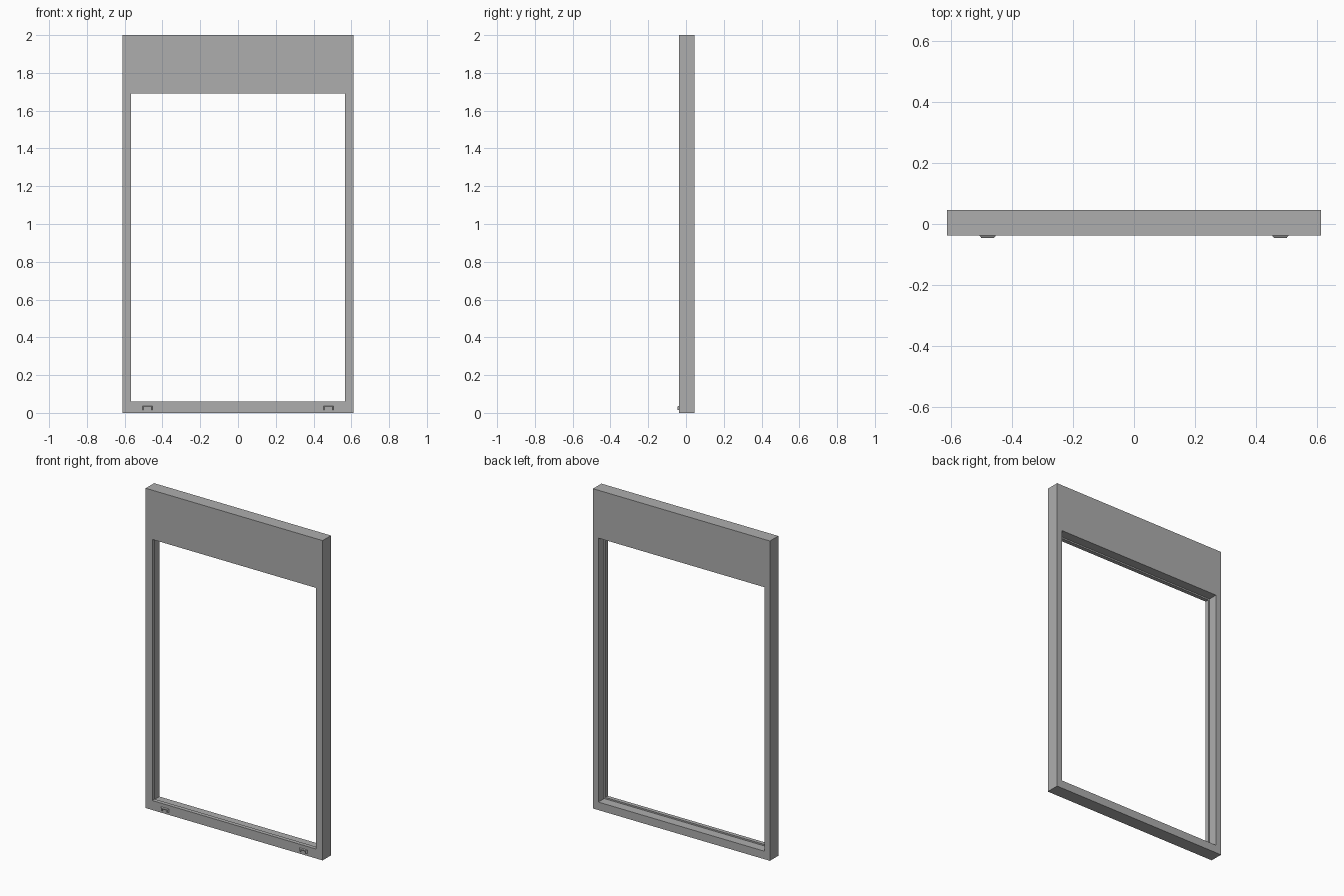
import bpy
import bmesh

cube = bpy.data.objects.get("Cube")
if cube:
    bpy.data.objects.remove(cube, do_unlink=True)

# One plain grey finish
grey = bpy.data.materials.new("grey_finish")
grey.use_nodes = True
colour = (0.42, 0.42, 0.42, 1)
grey.diffuse_color = colour
grey.node_tree.nodes["Principled BSDF"].inputs["Base Color"].default_value = colour


def make_object(name, bm):
    bmesh.ops.recalc_face_normals(bm, faces=bm.faces)
    mesh = bpy.data.meshes.new(name)
    bm.to_mesh(mesh)
    bm.free()
    mesh.materials.append(grey)
    obj = bpy.data.objects.new(name, mesh)
    bpy.context.collection.objects.link(obj)
    return obj


def skin(bm, loops, closed):
    """Join successive vertex loops with quads."""
    pairs = list(zip(loops, loops[1:] + loops[:1]))
    for a, b in pairs if closed else pairs[:-1]:
        n = len(a)
        for i in range(n):
            j = (i + 1) % n
            bm.faces.new((a[i], a[j], b[j], b[i]))


FRONT, BACK = -0.038, 0.045
LIP = FRONT + 0.025      # back of the front stop
REBATE = 0.009           # how far the opening widens behind the stop


def rectangle(bm, half, low, high, y):
    corners = ((-half, low), (half, low), (half, high), (-half, high))
    return [bm.verts.new((x, y, z)) for x, z in corners]


def opening(bm, grow, y):
    return rectangle(bm, 0.566 + grow, 0.059 - grow, 1.692 + grow, y)


# Window frame: rectangular ring with a deep header and a rebate at the back
bm = bmesh.new()
skin(bm, [
    rectangle(bm, 0.612, 0, 2, FRONT),
    opening(bm, 0, FRONT),
    opening(bm, 0, LIP),
    opening(bm, REBATE, LIP),
    opening(bm, REBATE, BACK),
    rectangle(bm, 0.612, 0, 2, BACK),
], closed=True)
make_object("window_frame", bm)


# Drain hoods: small tapered caps, open below, on the bottom rail
def drain_hood(name, centre):
    bm = bmesh.new()
    loops = []
    for y, outer, top in ((FRONT, 0.027, 0.037), (-0.045, 0.021, 0.033)):
        inner, base = 0.015, 0.016
        outline = ((-outer, base), (-outer, top), (outer, top), (outer, base),
                   (inner, base), (inner, 0.027), (-inner, 0.027), (-inner, base))
        loops.append([bm.verts.new((centre + x, y, z)) for x, z in outline])
    skin(bm, loops, closed=False)
    for loop in loops:
        bm.faces.new(loop)
    make_object(name, bm)


for side, sign in (("left", 1), ("right", -1)):
    drain_hood(side + "_drain_hood", sign * 0.479)
